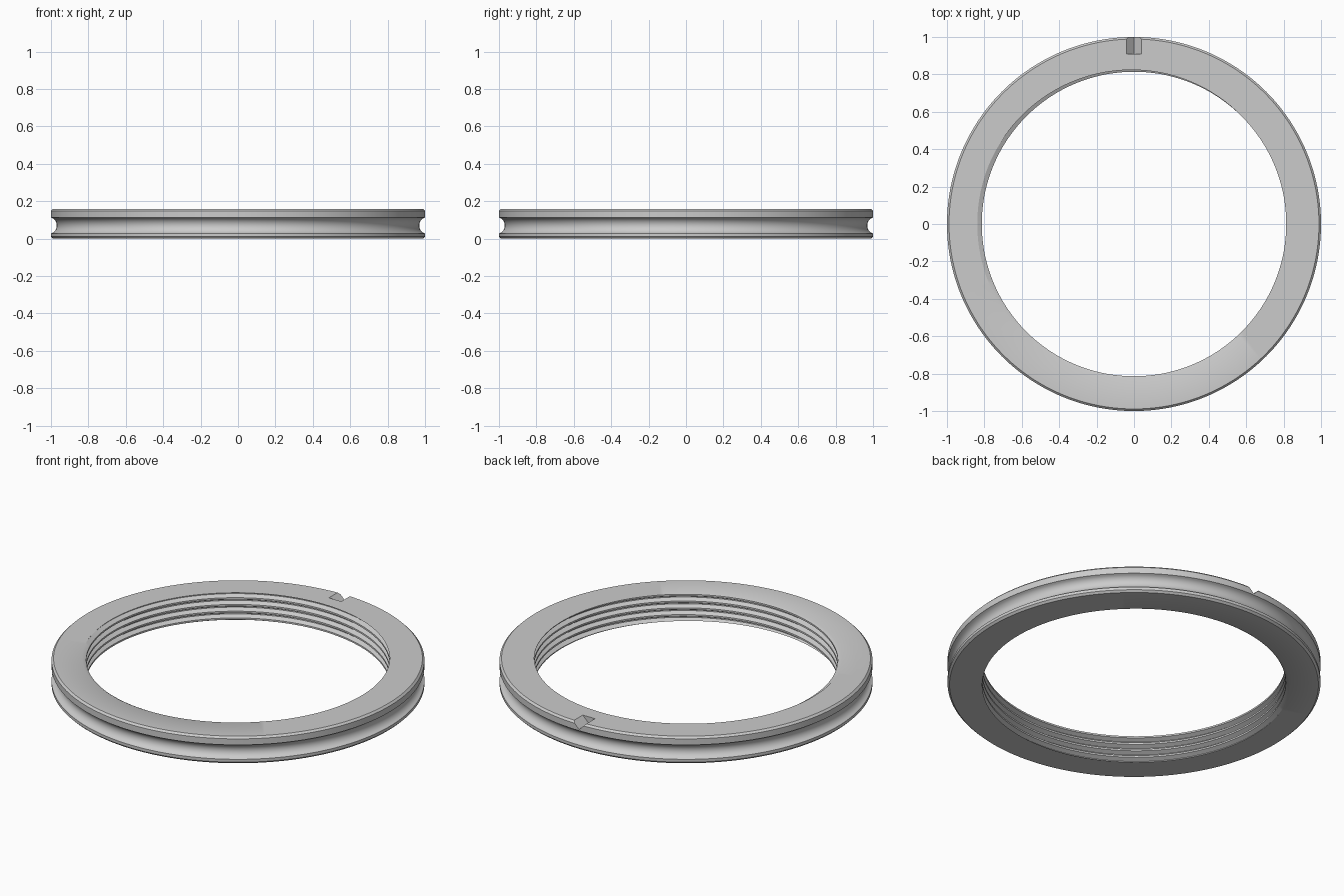
import bpy, bmesh
from math import cos, sin, pi, sqrt, floor

cube = bpy.data.objects.get("Cube")
if cube:
    bpy.data.objects.remove(cube, do_unlink=True)

HEIGHT, SEGMENTS, TURNS = 0.16, 192, 4
PITCH = HEIGHT / TURNS
CREST, ROOT = 0.814, 0.838
BEVEL = 0.011

grey = bpy.data.materials.new("satin grey")
grey.use_nodes = True
colour = (0.6, 0.6, 0.6, 1)
grey.diffuse_color = colour
grey.node_tree.nodes["Principled BSDF"].inputs["Base Color"].default_value = colour


def thread_radius(phase):
    """Radius of the trapezoid thread: crest at phase 0, root at phase 0.5."""
    d = abs(phase - floor(phase + 0.5))
    t = min(max((d - 0.125) / 0.3125, 0), 1)
    return CREST + (ROOT - CREST) * t


def thread_profile(turn):
    """Thread section at a fraction of a turn, from the top down."""
    points = []
    for k in range(TURNS, -3, -1):
        for corner in (0.5625, 0.4375, 0.125, -0.125):
            z = min(max((k + corner + turn) * PITCH, 0), HEIGHT)
            points.append((thread_radius(z / PITCH - turn), z))
    return [(thread_radius(TURNS - turn), HEIGHT)] + points + [(thread_radius(-turn), 0)]


# Outer wall from the bottom up: bevel, round groove, bevel
outer = [(1 - BEVEL, 0), (1, BEVEL)]
low, high, depth = 0.028, 0.113, 0.031
half, mid = (high - low) / 2, (high + low) / 2
arc_r = (half ** 2 + depth ** 2) / (2 * depth)
for i in range(17):
    dz = half * (i / 8 - 1)
    outer.append((1 + arc_r - depth - sqrt(arc_r ** 2 - dz ** 2), mid + dz))
outer += [(1, HEIGHT - BEVEL), (1 - BEVEL, HEIGHT)]

# Threaded ring
bm = bmesh.new()
columns = []
for s in range(SEGMENTS + 1):
    a = 2 * pi * s / SEGMENTS
    section = outer + thread_profile(s / SEGMENTS)
    columns.append([bm.verts.new((r * cos(a), r * sin(a), z)) for r, z in section])
for c, d in zip(columns, columns[1:]):
    for i in range(len(c)):
        j = (i + 1) % len(c)
        bm.faces.new((c[i], d[i], d[j], c[j]))
bmesh.ops.remove_doubles(bm, verts=bm.verts, dist=0.00002)
bmesh.ops.dissolve_degenerate(bm, edges=bm.edges, dist=0.00002)
bmesh.ops.recalc_face_normals(bm, faces=bm.faces)
mesh = bpy.data.meshes.new("threaded_ring")
bm.to_mesh(mesh)
bm.free()
mesh.materials.append(grey)
ring = bpy.data.objects.new("threaded_ring", mesh)
bpy.context.collection.objects.link(ring)

# V-shaped index notch at the back of the top face
bm = bmesh.new()
wedge = ((-0.06, HEIGHT + 0.02), (0, HEIGHT - 0.04), (0.06, HEIGHT + 0.02))
ends = [[bm.verts.new((x, y, z)) for x, z in wedge] for y in (0.908, 1.1)]
for end in ends:
    bm.faces.new(end)
for i in range(3):
    j = (i + 1) % 3
    bm.faces.new((ends[0][i], ends[0][j], ends[1][j], ends[1][i]))
bmesh.ops.recalc_face_normals(bm, faces=bm.faces)
mesh = bpy.data.meshes.new("notch_cutter")
bm.to_mesh(mesh)
bm.free()
mesh.materials.append(grey)
cutter = bpy.data.objects.new("notch_cutter", mesh)
bpy.context.collection.objects.link(cutter)
cutter.hide_render = True

cut = ring.modifiers.new("notch", "BOOLEAN")
cut.operation = "DIFFERENCE"
cut.solver = "EXACT"
cut.object = cutter
bpy.ops.object.select_all(action="DESELECT")
ring.select_set(True)
bpy.context.view_layer.objects.active = ring
bpy.ops.object.modifier_apply(modifier=cut.name)
bpy.data.objects.remove(cutter, do_unlink=True)
bpy.ops.object.shade_smooth_by_angle(angle=pi / 6)
